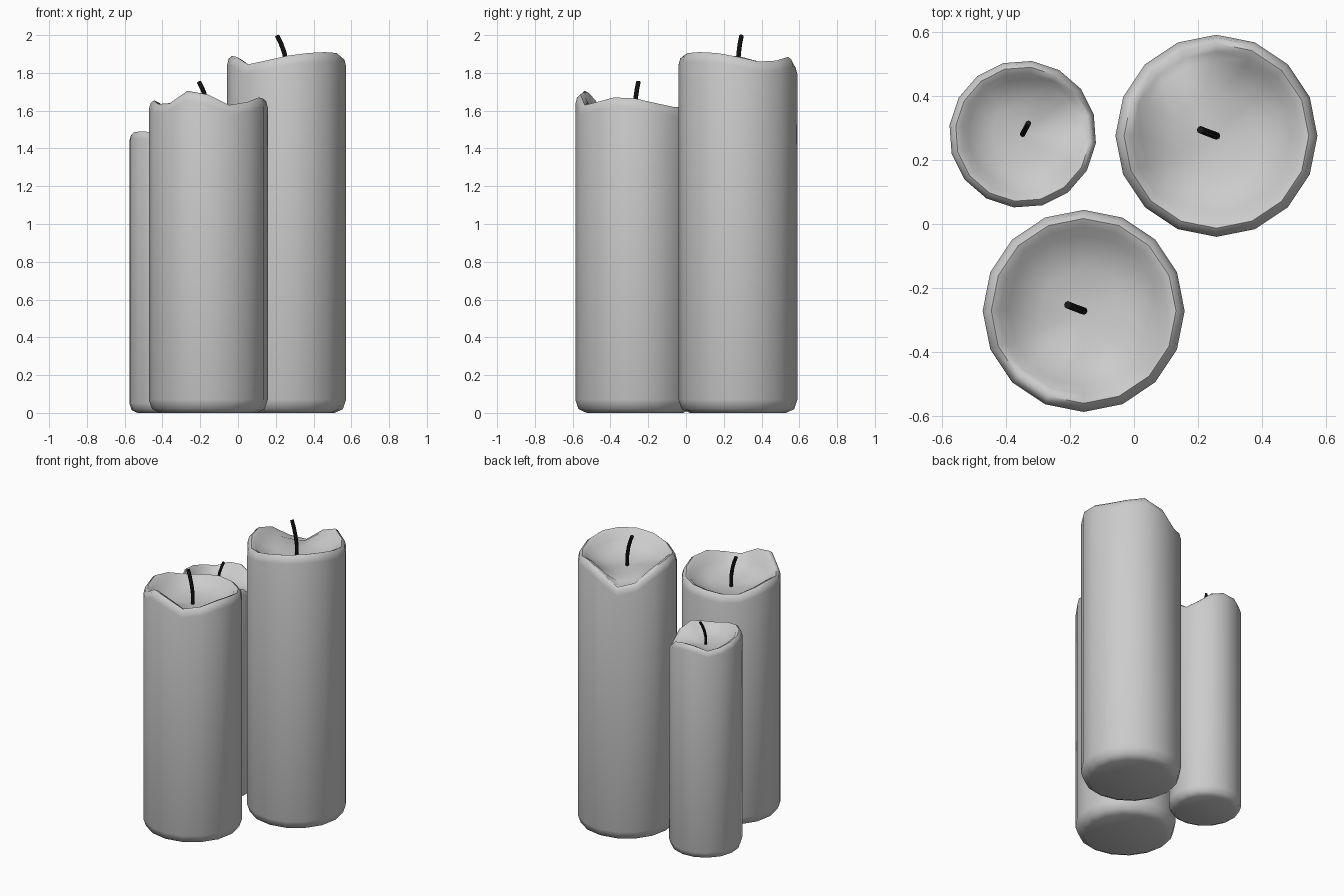
import bpy, bmesh, math
from mathutils import Vector

if "Cube" in bpy.data.objects:
    bpy.data.objects.remove(bpy.data.objects["Cube"])

SIDES = 16
# Rim heights every 22.5 degrees, counter-clockwise from +x, for the two wax shapes
RIM_TALL = [1.885, 1.86, 1.865, 1.885, 1.84, 1.755, 1.785, 1.86,
            1.89, 1.885, 1.845, 1.865, 1.89, 1.905, 1.91, 1.905]
RIM_MEDIUM = [1.665, 1.64, 1.62, 1.62, 1.62, 1.61, 1.61, 1.64,
              1.655, 1.635, 1.64, 1.705, 1.685, 1.63, 1.645, 1.67]

black = bpy.data.materials.new("burnt_wick")
black.diffuse_color = (0.01, 0.01, 0.01, 1)
black.use_nodes = True
black.node_tree.nodes["Principled BSDF"].inputs["Base Color"].default_value = black.diffuse_color


def finish(bm, name, angle):
    bmesh.ops.recalc_face_normals(bm, faces=bm.faces)
    mesh = bpy.data.meshes.new(name)
    bm.to_mesh(mesh)
    bm.free()
    obj = bpy.data.objects.new(name, mesh)
    bpy.context.collection.objects.link(obj)
    bpy.ops.object.select_all(action='DESELECT')
    obj.select_set(True)
    bpy.context.view_layer.objects.active = obj
    bpy.ops.object.shade_smooth_by_angle(angle=math.radians(angle))
    return obj


def skin(bm, rings):
    """Join successive rings of vertices with quads."""
    for a, b in zip(rings, rings[1:]):
        n = len(a)
        for i in range(n):
            bm.faces.new((a[i], a[(i + 1) % n], b[(i + 1) % n], b[i]))


def wax_body(name, centre, rim, pool, scale=1.0, turn=0.0):
    """Round candle with bevelled foot, uneven melted rim and a dished top."""
    bm = bmesh.new()
    profile = [
        (0.255, lambda h: 0.0),
        (0.298, lambda h: 0.02 * scale),
        (0.315, lambda h: 0.07 * scale),
        (0.315, lambda h: h - 0.05 * scale),
        (0.306, lambda h: h - 0.015 * scale),
        (0.288, lambda h: h),
        (0.262, lambda h: h - 0.012 * scale),
        (0.235, lambda h: 0.5 * h + 0.5 * pool),
        (0.13, lambda h: 0.12 * h + 0.88 * pool),
    ]
    rings = []
    for radius, height in profile:
        ring = []
        for i in range(SIDES):
            a = math.tau * i / SIDES + turn
            r = radius * scale
            ring.append(bm.verts.new((centre[0] + r * math.cos(a),
                                      centre[1] + r * math.sin(a), height(rim[i]))))
        rings.append(ring)
    skin(bm, rings)
    bm.faces.new(rings[0][::-1])
    middle = bm.verts.new((*centre, pool))
    for i in range(SIDES):
        bm.faces.new((rings[-1][i], rings[-1][(i + 1) % SIDES], middle))
    finish(bm, name, 60)


def wick(name, centre, pool, scale=1.0, turn=0.0, sides=8):
    """Thin bent tube rising out of the melted pool."""
    path = [(0, 0, -0.02), (0, 0, 0.07), (-0.012, 0.004, 0.13),
            (-0.03, 0.011, 0.18), (-0.05, 0.019, 0.22)]
    pts = [Vector(p) for p in path]
    bm = bmesh.new()
    rings = []
    for k, p in enumerate(pts):
        d = (pts[min(k + 1, len(pts) - 1)] - pts[max(k - 1, 0)]).normalized()
        u = d.cross(Vector((0, 1, 0))).normalized()
        v = d.cross(u)
        ring = []
        for i in range(sides):
            a = math.tau * i / sides
            q = (p + 0.012 * (u * math.cos(a) + v * math.sin(a))) * scale
            ring.append(bm.verts.new(q))
        rings.append(ring)
    skin(bm, rings)
    bm.faces.new(rings[0][::-1])
    bm.faces.new(rings[-1])
    obj = finish(bm, name, 40)
    obj.location = (*centre, pool)
    obj.rotation_euler.z = turn
    obj.data.materials.append(black)


def candle(name, centre, rim, pool, scale=1.0, turn=0.0):
    wax_body(name + "_candle", centre, rim, pool, scale, turn)
    wick(name + "_wick", centre, pool, scale, turn)


# Small candle reuses the tall rim, shrunk and lowered
S = 0.73
rim_small = [1.49 - S * (1.91 - h) for h in RIM_TALL]

candle("tall", (0.257, 0.275), RIM_TALL, 1.777)
candle("medium", (-0.157, -0.271), RIM_MEDIUM, 1.533)
candle("small", (-0.347, 0.28), rim_small, 1.49 - S * (1.91 - 1.777), S, math.radians(-97))
